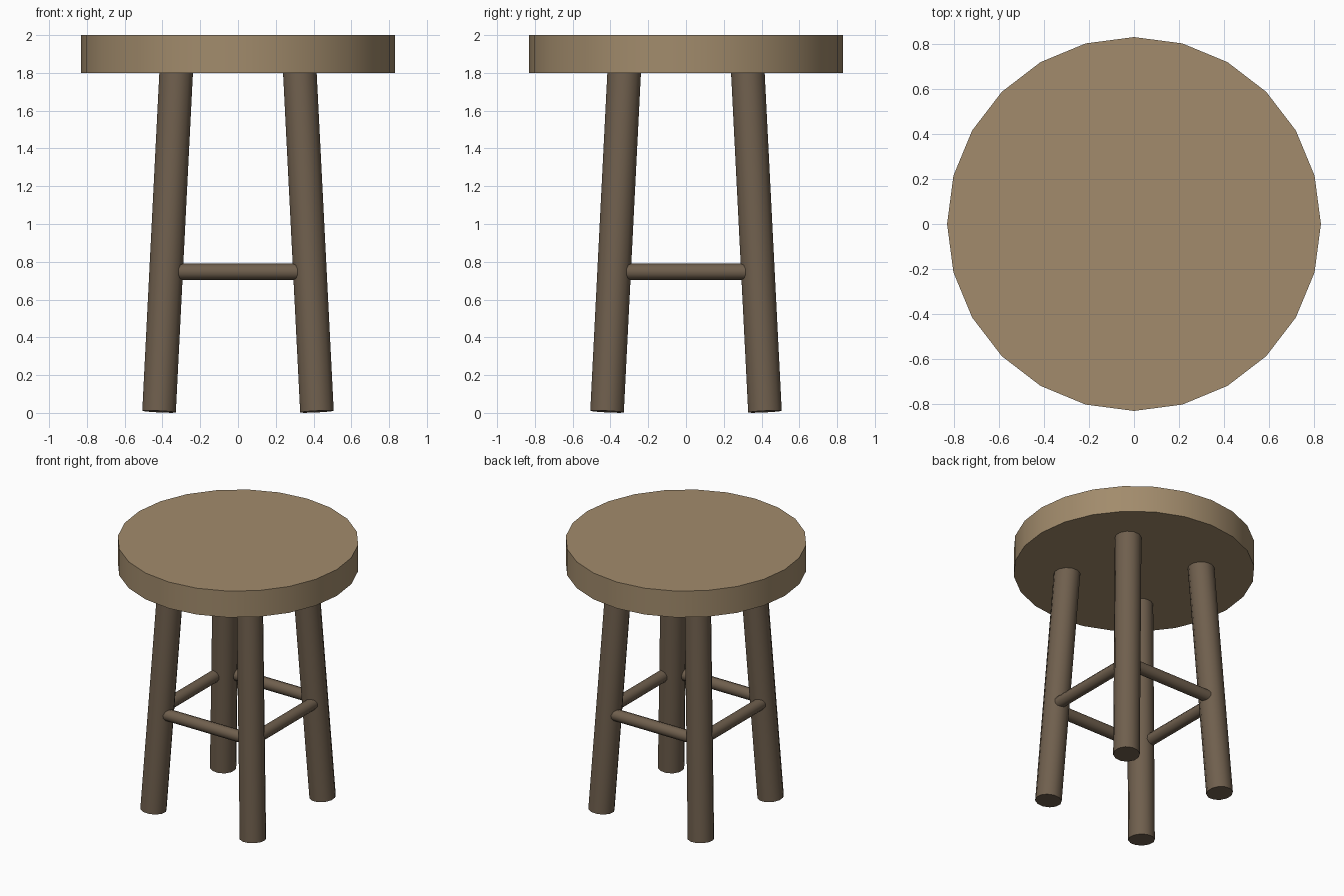
import bpy
import math
from mathutils import Vector

if "Cube" in bpy.data.objects:
    bpy.data.objects.remove(bpy.data.objects["Cube"])


def material(name, color):
    mat = bpy.data.materials.new(name)
    mat.diffuse_color = color
    mat.use_nodes = True
    mat.node_tree.nodes["Principled BSDF"].inputs["Base Color"].default_value = mat.diffuse_color
    return mat


light_wood = material("light_wood", (0.36, 0.26, 0.15, 1))
dark_wood = material("dark_wood", (0.16, 0.115, 0.075, 1))


def rod(name, start, end, radius, sides, mat):
    """Smooth-sided cylinder running between two points."""
    start, end = Vector(start), Vector(end)
    axis = end - start
    bpy.ops.mesh.primitive_cylinder_add(
        vertices=sides, radius=radius, depth=axis.length,
        location=(start + end) / 2,
        rotation=axis.to_track_quat('Z', 'Y').to_euler())
    obj = bpy.context.object
    obj.name = name
    obj.data.materials.append(mat)
    bpy.ops.object.shade_smooth_by_angle(angle=math.radians(40))
    return obj


# Round seat
rod("seat", (0, 0, 1.8), (0, 0, 2.0), 0.83, 24, light_wood)

# Four splayed legs, tops sunk slightly into the seat
FOOT, TOP = 0.418, 0.326
for sx, side in ((-1, "left"), (1, "right")):
    for sy, end in ((-1, "front"), (1, "back")):
        rod(f"{end}_{side}_leg", (sx * FOOT, sy * FOOT, 0.007),
            (sx * TOP, sy * TOP, 1.83), 0.092, 12, dark_wood)

# Four rungs, set just outside the leg centre lines
Z, OUT, HALF = 0.747, 0.405, 0.36
for s, front, side in ((-1, "front", "left"), (1, "back", "right")):
    rod(f"{front}_rung", (-HALF, s * OUT, Z), (HALF, s * OUT, Z),
        0.043, 10, dark_wood)
    rod(f"{side}_rung", (s * OUT, -HALF, Z), (s * OUT, HALF, Z),
        0.043, 10, dark_wood)
